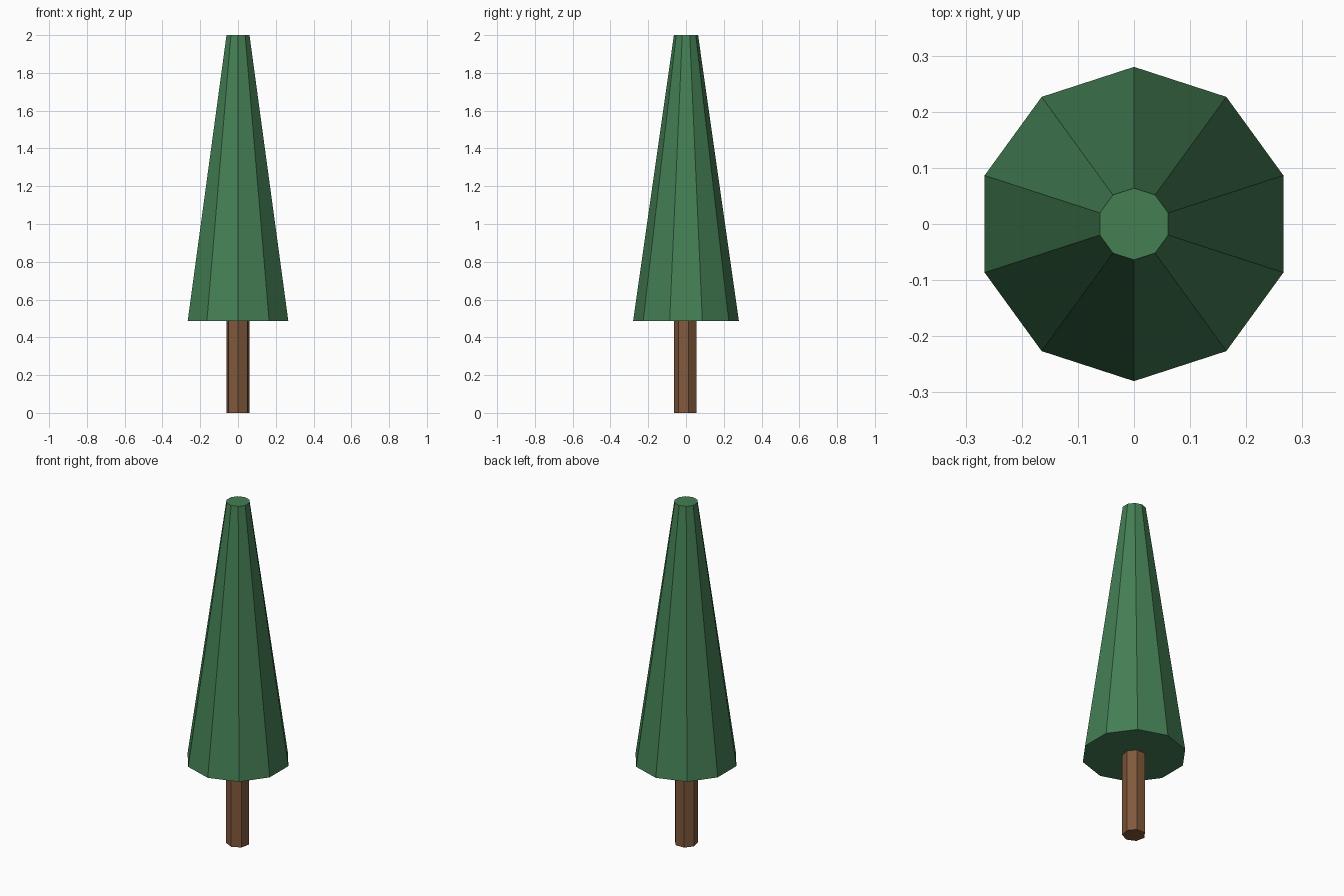
import bpy
import bmesh
from math import sin, cos, tau

if "Cube" in bpy.data.objects:
    bpy.data.objects.remove(bpy.data.objects["Cube"])


def frustum(name, sides, r_bottom, r_top, z0, z1, color):
    """Closed, flat-faced n-sided frustum with its first corner facing the front (-y)."""
    bm = bmesh.new()
    rings = []
    for r, z in ((r_bottom, z0), (r_top, z1)):
        rings.append([bm.verts.new((r * sin(tau * i / sides), -r * cos(tau * i / sides), z))
                      for i in range(sides)])
    low, high = rings
    for i in range(sides):
        j = (i + 1) % sides
        bm.faces.new((low[i], low[j], high[j], high[i]))
    bm.faces.new(low[::-1])
    bm.faces.new(high)
    mesh = bpy.data.meshes.new(name)
    bm.to_mesh(mesh)
    bm.free()
    mat = bpy.data.materials.new(name + "_color")
    mat.diffuse_color = (*color, 1.0)
    mat.use_nodes = True
    mat.node_tree.nodes["Principled BSDF"].inputs["Base Color"].default_value = mat.diffuse_color
    mesh.materials.append(mat)
    obj = bpy.data.objects.new(name, mesh)
    bpy.context.collection.objects.link(obj)
    return obj


# Seven-sided trunk, ending just inside the foliage
frustum("trunk", 7, 0.063, 0.063, 0.0, 0.50, (0.22, 0.10, 0.045))

# Ten-sided tapering foliage with a flat tip
frustum("foliage", 10, 0.28, 0.064, 0.487, 2.0, (0.058, 0.21, 0.088))
